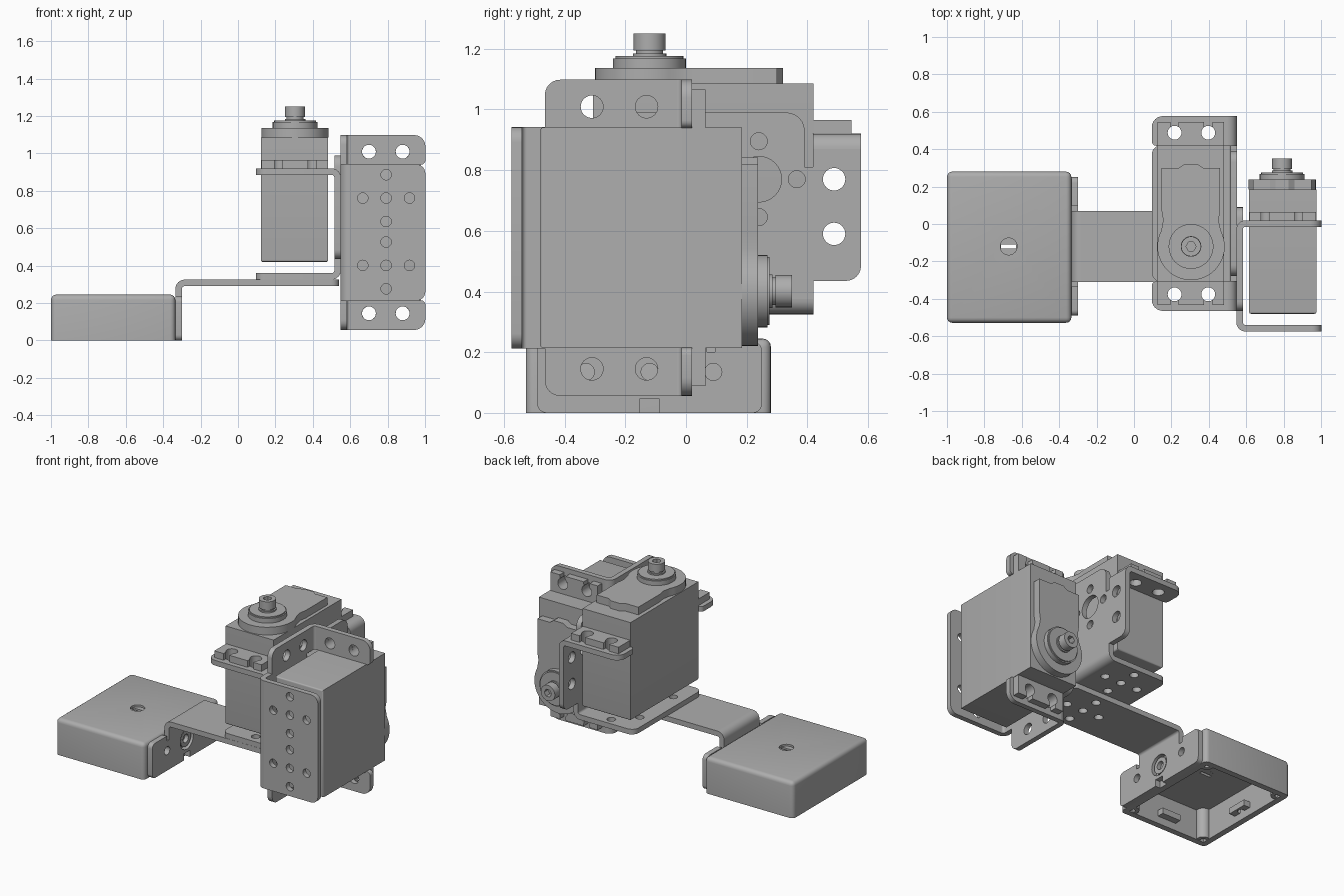
import bpy, bmesh, math
from mathutils import Matrix, Vector

if "Cube" in bpy.data.objects:
    bpy.data.objects.remove(bpy.data.objects["Cube"])

grey = bpy.data.materials.new("plain grey")
grey.use_nodes = True
grey.diffuse_color = (0.42, 0.42, 0.42, 1)
grey.node_tree.nodes["Principled BSDF"].inputs["Base Color"].default_value = (0.42, 0.42, 0.42, 1)
parts = []

# Drawing planes: sheet u, v and thickness w
FLAT = Matrix.Identity(4)
SIDE = Matrix(((0, 0, 1, 0), (1, 0, 0, 0), (0, 1, 0, 0), (0, 0, 0, 1)))    # u=y v=z w=x
FRONT = Matrix(((1, 0, 0, 0), (0, 0, -1, 0), (0, 1, 0, 0), (0, 0, 0, 1)))  # u=x v=z w=-y


def add(name, mesh):
    mesh.materials.clear()
    mesh.materials.append(grey)
    obj = bpy.data.objects.new(name, mesh)
    bpy.context.collection.objects.link(obj)
    parts.append(obj)
    return obj


def arc(cx, cy, r, start=0, end=360, n=32):
    full = abs(end - start) == 360
    count = n if full else n + 1
    angles = [math.radians(start + (end - start) * i / n) for i in range(count)]
    return [(cx + r * math.cos(a), cy + r * math.sin(a)) for a in angles]


def rounded(corners, n=6):
    """Outline from (x, y) or (x, y, radius) corners."""
    out = []
    for i, corner in enumerate(corners):
        c = Vector(corner[:2])
        if len(corner) < 3:
            out.append(tuple(c))
            continue
        a = c + (Vector(corners[i - 1][:2]) - c).normalized() * corner[2]
        b = c + (Vector(corners[(i + 1) % len(corners)][:2]) - c).normalized() * corner[2]
        for k in range(n + 1):
            t = math.pi / 2 * k / n
            out.append(tuple(a + b - c + (c - b) * math.cos(t) + (c - a) * math.sin(t)))
    return out


def rect(x0, x1, y0, y1):
    return [(x0, y0), (x1, y0), (x1, y1), (x0, y1)]


def plate(name, outline, w0, w1, plane=FLAT, holes=(), place=FLAT):
    """Sheet with true holes, extruded from w0 to w1."""
    curve = bpy.data.curves.new(name, "CURVE")
    curve.dimensions, curve.fill_mode = "2D", "BOTH"
    curve.extrude = (w1 - w0) / 2
    for loop in [outline, *holes]:
        spline = curve.splines.new("POLY")
        spline.points.add(len(loop) - 1)
        for point, (u, v) in zip(spline.points, loop):
            point.co = (u, v, 0, 1)
        spline.use_cyclic_u = True
    temp = bpy.data.objects.new("temp", curve)
    bpy.context.collection.objects.link(temp)
    graph = bpy.context.evaluated_depsgraph_get()
    mesh = bpy.data.meshes.new_from_object(temp.evaluated_get(graph))
    bpy.data.objects.remove(temp)
    mesh.transform(place @ plane @ Matrix.Translation((0, 0, (w0 + w1) / 2)))
    bm = bmesh.new()
    bm.from_mesh(mesh)
    bmesh.ops.remove_doubles(bm, verts=bm.verts, dist=1e-5)
    bmesh.ops.recalc_face_normals(bm, faces=bm.faces)
    bm.to_mesh(mesh)
    bm.free()
    return add(name, mesh)


def block(name, lo, hi, bevel, keep=lambda e: True, open_bottom=False, place=FLAT):
    bm = bmesh.new()
    bmesh.ops.create_cube(bm, size=1)
    for v in bm.verts:
        v.co = [l + (h - l) * (c + 0.5) for l, h, c in zip(lo, hi, v.co)]
    edges = [e for e in bm.edges if keep(e)]
    bmesh.ops.bevel(bm, geom=edges, offset=bevel, segments=4, profile=0.5, affect="EDGES")
    if open_bottom:
        low = [f for f in bm.faces if f.normal.z < -0.9 and f.calc_center_median().z < lo[2] + 1e-4]
        bmesh.ops.delete(bm, geom=low, context="FACES")
    mesh = bpy.data.meshes.new(name)
    bm.to_mesh(mesh)
    bm.free()
    mesh.transform(place)
    return add(name, mesh)


def bend(name, cx, cz, start, y0, y1, place=FLAT):
    """Quarter-round fold of sheet metal running along y."""
    loop = arc(cx, cz, 0.05, start, start + 90, 8) + arc(cx, cz, 0.015, start + 90, start, 8)
    plate(name, loop, -y1, -y0, FRONT, place=place)


MID, AXLE_X, AXLE_Y, FAR_Y = 0.056, 0.305, -0.12, 0.24
EAR_X = (0.217, 0.397)


def hole_ring(u, v, big):
    """Central hole with four smaller ones around it."""
    small = [arc(u + 0.125 * a, v + 0.125 * b, 0.028, n=20) for a, b in ((1, 0), (-1, 0), (0, 1), (0, -1))]
    return [arc(u, v, big), *small]


def mirror_y(points, sign):
    return [(x, MID + sign * y) for x, y in points]


def actuator(tag, M):
    # Folded bracket: base, side wall and two ears
    base = rounded([(0.50, -0.309), (0.50, 0.421), (0.095, 0.421, 0.05), (0.095, -0.309, 0.05)])
    plate(tag + "_bracket_base", base, 0.325, 0.36, FLAT,
          hole_ring(AXLE_X, AXLE_Y, 0.028) + hole_ring(AXLE_X, FAR_Y, 0.028), M)
    bend(tag + "_base_fold", 0.50, 0.375, -90, -0.309, 0.421, M)
    half = [(0.365, 0.375), (0.365, 0.435), (0.521, 0.435, 0.05), (0.521, 0.87),
            (0.362, 0.87), (0.362, 0.81), (0.335, 0.81), (0.335, 0.99, 0.06)]
    wall = [(MID + p[0], *p[1:]) for p in half] + [(MID - p[0], *p[1:]) for p in reversed(half)]
    wall_holes = hole_ring(AXLE_Y, 0.77, 0.075) + hole_ring(FAR_Y, 0.77, 0.075)
    wall_holes += [arc(MID + s * 0.432, z, 0.037) for s in (-1, 1) for z in (0.59, 0.77)]
    plate(tag + "_bracket_wall", rounded(wall), 0.515, 0.55, SIDE, wall_holes, M)
    for s, end in ((1, "far"), (-1, "near")):
        ear = rounded([(0.50, 0.362), (0.50, 0.521), (0.095, 0.521, 0.06), (0.095, 0.362, 0.025)])
        plate(f"{tag}_bracket_ear_{end}", mirror_y(ear, s), 0.885, 0.92, FLAT,
              [arc(x, MID + s * 0.432, 0.037) for x in EAR_X], M)
        y0, y1 = sorted((MID + s * 0.362, MID + s * 0.521))
        bend(f"{tag}_ear_fold_{end}", 0.50, 0.87, 0, y0, y1, M)
        # Slotted motor tab
        tab = [(0.125, 0.36), (0.125, 0.489)]
        for x in EAR_X:
            tab += [(x - 0.022, 0.489)] + arc(x, 0.432, 0.037, 126, 414, 16) + [(x + 0.022, 0.489)]
        tab += [(0.48, 0.489), (0.48, 0.36)]
        plate(f"{tag}_motor_tab_{end}", mirror_y(tab, s), 0.92, 0.965, place=M)

    # Motor case and gear cover
    block(tag + "_motor_case", (0.122, -0.307, 0.42), (0.482, 0.42, 1.085), 0.01,
          lambda e: all(v.co.z < 0.5 for v in e.verts), place=M)
    cover = arc(AXLE_X, AXLE_Y, 0.18, -208, 28, 32)
    cover += [(0.452, 0.02), (0.46, 0.07), (0.46, 0.30), (0.37, 0.30), (0.34, 0.32),
              (0.27, 0.32), (0.24, 0.30), (0.148, 0.30), (0.148, 0.07), (0.156, 0.02)]
    plate(tag + "_gear_cover", cover, 1.085, 1.137, place=M)

    # Output hub and socket-head screw
    for name, r, z0, z1 in (("hub", 0.12, 1.137, 1.168), ("hub_rim", 0.112, 1.168, 1.176),
                            ("hub_collar", 0.055, 1.176, 1.185), ("screw_neck", 0.045, 1.185, 1.195),
                            ("screw_head_base", 0.053, 1.195, 1.21)):
        plate(f"{tag}_{name}", arc(AXLE_X, AXLE_Y, r), z0, z1, place=M)
    plate(tag + "_screw_head", arc(AXLE_X, AXLE_Y, 0.053), 1.21, 1.25, FLAT,
          [arc(AXLE_X, AXLE_Y, 0.027, n=6)], M)


actuator("upright", FLAT)
actuator("sideways", Matrix(((-1, 0, 0, 1.097), (0, 0, 1, -0.9), (0, 1, 0, 0.521), (0, 0, 0, 1))))

# Hollow foot box, open below
X0, X1, Y0, Y1, TOP = -1.0, -0.335, -0.528, 0.28, 0.245
foot = block("foot_box", (X0, Y0, 0), (X1, Y1, TOP), 0.028,
             lambda e: any(v.co.z > 0.1 for v in e.verts), open_bottom=True)
shell = foot.modifiers.new("shell", "SOLIDIFY")
shell.thickness, shell.offset = 0.04, -1
cutter = plate("hole_cutter", arc(-0.67, AXLE_Y, 0.045), 0.15, 0.3)
parts.remove(cutter)
cutter.hide_render = True
cut = foot.modifiers.new("screw_hole", "BOOLEAN")
cut.operation, cut.object, cut.solver = "DIFFERENCE", cutter, "EXACT"
solid = bpy.data.meshes.new_from_object(foot.evaluated_get(bpy.context.evaluated_depsgraph_get()))
foot.modifiers.clear()
foot.data = solid
bpy.data.objects.remove(cutter)
plate("foot_screw", arc(-0.67, AXLE_Y, 0.045), 0.205, 0.232, FLAT, [rect(-0.71, -0.63, -0.13, -0.11)])

# Corner posts and mid-side lugs inside the foot
for i, x in enumerate((X0 + 0.05, X1 - 0.05)):
    for j, y in enumerate((Y0 + 0.05, Y1 - 0.05)):
        plate(f"foot_post_{i}{j}", arc(x, y, 0.045), 0.004, 0.21, FLAT, [arc(x, y, 0.02, n=16)])
    lug = rect(x - 0.035, x + 0.035, AXLE_Y - 0.07, AXLE_Y + 0.07)
    plate(f"foot_lug_{i}", lug, 0.05, 0.09, FLAT, [arc(x, AXLE_Y, 0.022, n=16)])
for j, y in enumerate((Y0 + 0.05, Y1 - 0.05)):
    plate(f"foot_side_lug_{j}", rect(-0.74, -0.6, y - 0.035, y + 0.035), 0.05, 0.09)

# Arm joining foot and upright motor
plate("arm", rounded([(-0.285, -0.31), (0.54, -0.31, 0.04), (0.54, 0.07, 0.04), (-0.285, 0.07)]),
      0.29, 0.325, FLAT, hole_ring(AXLE_X, AXLE_Y, 0.028))
bend("arm_fold", -0.285, 0.275, 90, -0.31, 0.07)
half = [(0.033, 0), (0.37, 0, 0.03), (0.37, 0.235, 0.03), (0.215, 0.235),
        (0.215, 0.20), (0.19, 0.20), (0.19, 0.275)]
flange = [(AXLE_Y + p[0], *p[1:]) for p in half] + [(AXLE_Y - p[0], *p[1:]) for p in reversed(half)]
flange = rounded(flange + [(AXLE_Y - 0.033, 0.045), (AXLE_Y + 0.033, 0.045)])
plate("arm_flange", flange, X1, -0.30, SIDE,
      [arc(AXLE_Y, 0.135, 0.07)] + [arc(AXLE_Y + s * 0.21, 0.135, 0.028) for s in (-1, 1)])
plate("flange_boss", arc(AXLE_Y, 0.135, 0.055), X1, -0.308, SIDE, [arc(AXLE_Y, 0.135, 0.028)])

# Smooth curved walls, keep sharp edges
bpy.ops.object.select_all(action="DESELECT")
for obj in parts:
    obj.select_set(True)
bpy.context.view_layer.objects.active = parts[0]
bpy.ops.object.shade_smooth_by_angle(angle=math.radians(30))
